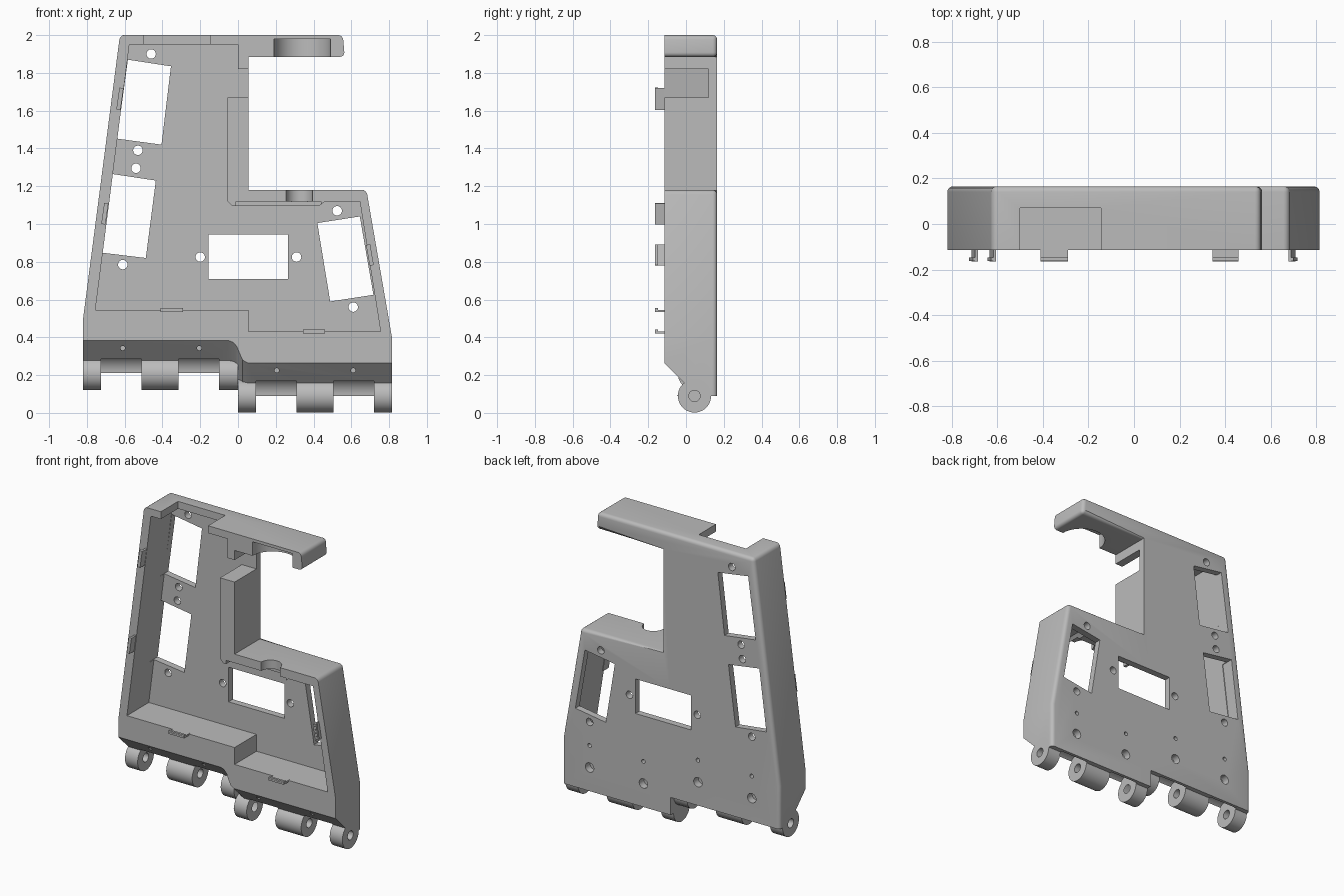
import bpy, bmesh, math
from mathutils import Matrix, Vector

if "Cube" in bpy.data.objects:
    bpy.data.objects.remove(bpy.data.objects["Cube"], do_unlink=True)

grey = bpy.data.materials.new("plain_grey")
grey.use_nodes = True
GREY = (0.5, 0.5, 0.5, 1)
grey.diffuse_color = GREY
grey.node_tree.nodes["Principled BSDF"].inputs["Base Color"].default_value = GREY

FRONT, BACK, FLOOR = -0.115, 0.165, 0.12
HINGE_Y, STEP = 0.045, 0.118        # hinge axis depth, height offset of the -x half


def finish(name, bm):
    bmesh.ops.recalc_face_normals(bm, faces=bm.faces)
    me = bpy.data.meshes.new(name)
    bm.to_mesh(me)
    bm.free()
    me.materials.append(grey)
    ob = bpy.data.objects.new(name, me)
    bpy.context.scene.collection.objects.link(ob)
    return ob


def prism_mesh(pts, y0, y1):
    bm = bmesh.new()
    face = bm.faces.new([bm.verts.new((x, y0, z)) for x, z in pts])
    ext = bmesh.ops.extrude_face_region(bm, geom=[face])["geom"]
    moved = [v for v in ext if isinstance(v, bmesh.types.BMVert)]
    bmesh.ops.translate(bm, verts=moved, vec=(0, y1 - y0, 0))
    bmesh.ops.recalc_face_normals(bm, faces=bm.faces)
    return bm


def prism(name, pts, y0, y1):
    return finish(name, prism_mesh(pts, y0, y1))


def box(name, x0, x1, y0, y1, z0, z1):
    return prism(name, [(x0, z0), (x1, z0), (x1, z1), (x0, z1)], y0, y1)


def cylinder(name, centre, r, length, axis, n=32):
    bm = bmesh.new()
    rot = Vector((0, 0, 1)).rotation_difference(Vector(axis)).to_matrix().to_4x4()
    bmesh.ops.create_cone(bm, cap_ends=True, segments=n, radius1=r, radius2=r,
                          depth=length, matrix=Matrix.Translation(centre) @ rot)
    return finish(name, bm)


# Outer block, with rounded back rim and corners
outline = [(-.82, .21), (0, .21), (0, .09), (.815, .09), (.815, .4), (.68, 1.18),
           (.055, 1.18), (.055, 1.885), (.565, 1.885), (.555, 2), (-.625, 2), (-.82, .5)]
round_corners = [(-.625, 2), (.555, 2), (.565, 1.885), (.68, 1.18)]
bm = prism_mesh(outline, FRONT, BACK)


def rounded(e):
    a, b = (v.co for v in e.verts)
    if abs(a.y - b.y) > .1:
        return any(abs(a.x - x) + abs(a.z - z) < .001 for x, z in round_corners)
    if min(a.y, b.y) < FLOOR or max(a.z, b.z) < .22:
        return False
    return not (abs(a.x - .055) < .001 and abs(b.x - .055) < .001)


bmesh.ops.bevel(bm, geom=[e for e in bm.edges if rounded(e)], offset=.024,
                segments=4, profile=.5, affect='EDGES')
shell = finish("shell", bm)
helpers = []


def combine(tool, op='DIFFERENCE'):
    mod = shell.modifiers.new(tool.name, 'BOOLEAN')
    mod.operation, mod.object, mod.solver = op, tool, 'EXACT'
    tool.hide_render = True
    helpers.append(tool)


# Hollow interior, side notch and top notch
cavity = [(-.755, .545), (.055, .545), (.055, .43), (.755, .43), (.645, 1.12), (.46, 1.12),
          (.43, 1.095), (-.03, 1.095), (-.055, 1.12), (-.055, 1.67), (0, 1.67), (0, 1.95),
          (-.575, 1.95)]
combine(prism("cavity_cut", cavity, -.3, FLOOR))
combine(box("side_notch_cut", -.02, .1, -.3, FLOOR, 1.67, 1.82))
combine(box("top_notch_cut", -.5, -.145, -.3, .07, 1.9, 2.1))

# Round pocket under the arm, half hole and slot in the ledge
combine(cylinder("arm_pocket_cut", (.34, FRONT, 1.88), .15, .2, (0, 0, 1), 48))
combine(cylinder("ledge_hole_cut", (.325, FRONT, 1.2), .07, .24, (0, 0, 1)))
combine(box("ledge_slot_cut", -.01, .44, -.3, -.03, 1.06, 1.12))

# Windows through the back wall
windows = [[(-.583, 1.87), (-.355, 1.835), (-.405, 1.42), (-.64, 1.452)],
           [(-.667, 1.265), (-.435, 1.23), (-.488, .82), (-.72, .848)],
           [(.42, 1.005), (.645, 1.04), (.717, .625), (.488, .59)],
           [(-.155, .945), (.265, .945), (.265, .71), (-.155, .71)]]
for pts in windows:
    combine(prism("window_cut", pts, .08, .3))

# Fixing holes through the back wall
for x, z in [(-.46, 1.9), (-.53, 1.39), (-.54, 1.295), (-.61, .785),
             (-.2, .825), (.31, .825), (.525, 1.07), (.61, .56)]:
    combine(cylinder("fixing_hole_cut", (x, .15, z), .025, .12, (0, 1, 0), 24))

# Sloping lower front, lofted across the step between the two halves
bm = bmesh.new()
rows = []
for x, dz in [(-1, 1), (-.05, 1), (-.025, .92), (-.005, .72), (.01, .4),
              (.025, .12), (.05, 0), (1, 0)]:
    rows.append([bm.verts.new((x, y, z + dz * STEP))
                 for y, z in [(-.215, .365), (.05, .1), (-.215, -.12)]])
for a, b in zip(rows, rows[1:]):
    for i in range(3):
        j = (i + 1) % 3
        bm.faces.new((a[i], a[j], b[j]))
        bm.faces.new((a[i], b[j], b[i]))
bm.faces.new(rows[0])
bm.faces.new(rows[-1])
combine(finish("front_slope_cut", bm))

# Hinge: clearance between lugs, lugs, pin holes and screw holes for each half
halves = [(-1, .09 + STEP, [(-.82, -.725), (-.51, -.315), (-.1, 0)]),
          (1, .09, [(0, .095), (.31, .505), (.72, .815)])]
for side, z, lugs in halves:
    for (_, x0), (x1, _) in zip(lugs, lugs[1:]):
        combine(cylinder("hinge_gap_cut", ((x0 + x1) / 2, HINGE_Y, z), .1, x1 - x0, (1, 0, 0), 40))
    for x0, x1 in lugs:
        combine(cylinder("hinge_lug", ((x0 + x1) / 2, HINGE_Y, z), .088, x1 - x0, (1, 0, 0), 40),
                'UNION')
for side, z, lugs in halves:
    combine(cylinder("pin_hole_cut", (side * .45, HINGE_Y, z), .03, .9, (1, 0, 0), 24))
    for x in (side * .205, side * .61):
        combine(cylinder("screw_head_cut", (x, BACK, z + .16), .032, .1, (0, 1, 0), 24))
        combine(cylinder("back_pilot_cut", (x, BACK, z + .31), .014, .1, (0, 1, 0), 16))
        combine(cylinder("front_pilot_cut", (x, -.08, z + .135), .012, .12, (0, 1, 0), 16))

# Bake the cuts into the shell
depsgraph = bpy.context.evaluated_depsgraph_get()
baked = bpy.data.meshes.new_from_object(shell.evaluated_get(depsgraph))
shell.modifiers.clear()
shell.data = baked
baked.materials.clear()
baked.materials.append(grey)
for f in baked.polygons:
    f.material_index = 0
for ob in helpers:
    bpy.data.objects.remove(ob, do_unlink=True)
bpy.ops.object.select_all(action='DESELECT')
shell.select_set(True)
bpy.context.view_layer.objects.active = shell
bpy.ops.object.shade_smooth_by_angle(angle=math.radians(28))


# Snap clips on the front rim: thin stem with a hooked tip
def clip(name, a, b):
    a, b = Vector(a), Vector(b)
    n = Vector((b.y - a.y, a.x - b.x)).normalized()
    for part, w0, w1, y0, y1 in [("stem", -.006, .006, -.165, -.1),
                                 ("hook", -.006, .016, -.163, -.148)]:
        prism(name + "_" + part, [a + n * w0, b + n * w0, b + n * w1, a + n * w1], y0, y1)


clip("upper_right_clip", (-.612, 1.72), (-.628, 1.605))
clip("lower_right_clip", (-.692, 1.11), (-.708, .998))
clip("left_clip", (.703, .78), (.684, .89))
clip("bottom_right_clip", (-.29, .54), (-.41, .54))
clip("bottom_left_clip", (.46, .425), (.345, .425))
